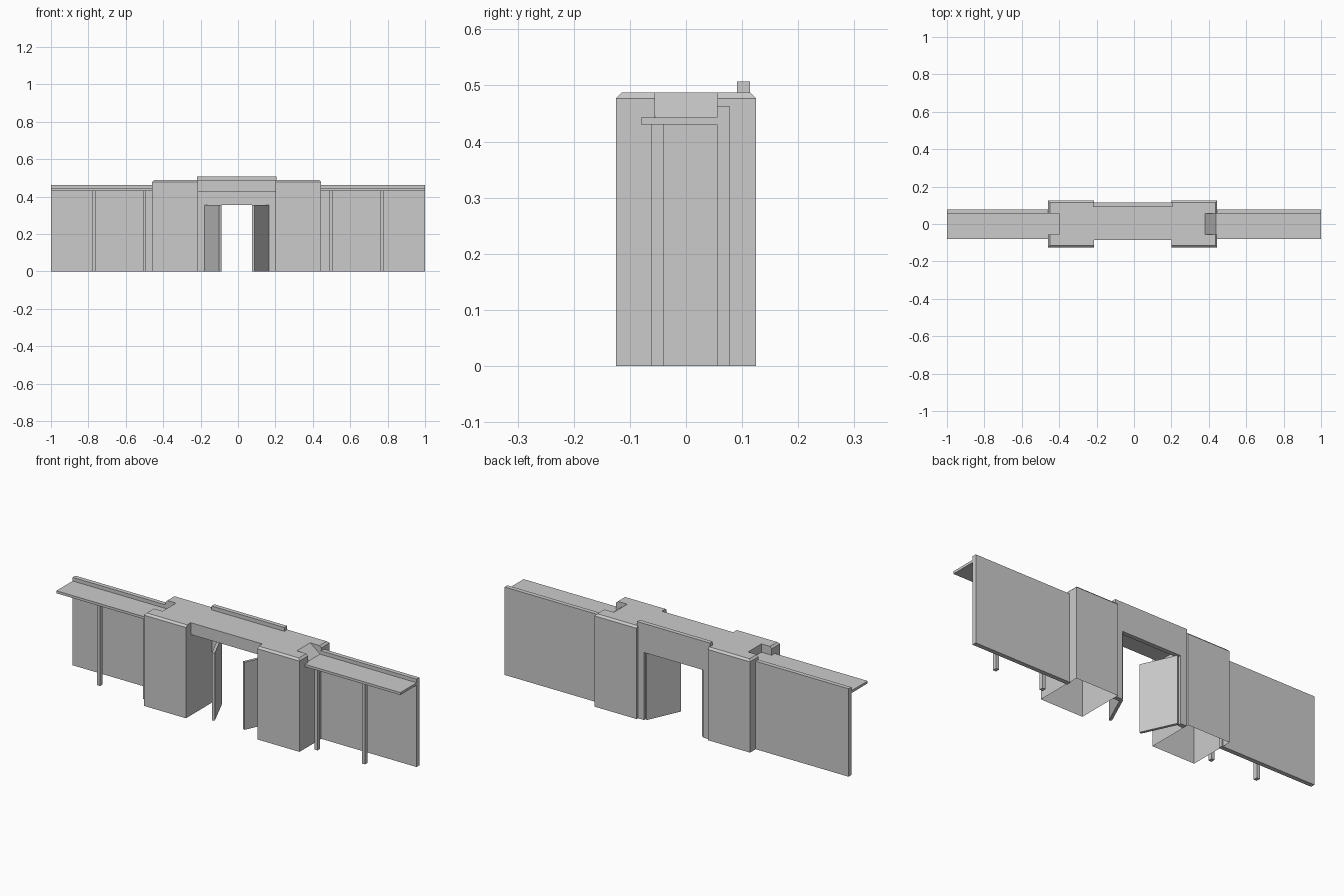
import bpy
import bmesh
from mathutils import Vector

cube = bpy.data.objects.get("Cube")
if cube:
    bpy.data.objects.remove(cube, do_unlink=True)

grey = bpy.data.materials.new("stone_grey")
grey.use_nodes = True
colour = (0.6, 0.6, 0.6, 1)
grey.diffuse_color = colour
grey.node_tree.nodes["Principled BSDF"].inputs["Base Color"].default_value = colour


def link(name, bm):
    bmesh.ops.recalc_face_normals(bm, faces=bm.faces)
    mesh = bpy.data.meshes.new(name)
    bm.to_mesh(mesh)
    bm.free()
    mesh.materials.append(grey)
    obj = bpy.data.objects.new(name, mesh)
    bpy.context.scene.collection.objects.link(obj)
    return obj


def prism(name, outline, direction, bevel_rule=None):
    """Extrude a planar outline; optionally chamfer the edges picked by a rule."""
    bm = bmesh.new()
    face = bm.faces.new([bm.verts.new(p) for p in outline])
    ext = bmesh.ops.extrude_face_region(bm, geom=[face])
    moved = [v for v in ext["geom"] if isinstance(v, bmesh.types.BMVert)]
    bmesh.ops.translate(bm, verts=moved, vec=Vector(direction))
    if bevel_rule:
        edges = [e for e in bm.edges if bevel_rule(e)]
        bmesh.ops.bevel(bm, geom=edges, offset=0.01, segments=1, affect='EDGES')
    return link(name, bm)


def box(name, x, y, z, rule=None):
    outline = [(x[0], y[0], z[0]), (x[1], y[0], z[0]),
               (x[1], y[1], z[0]), (x[0], y[1], z[0])]
    return prism(name, outline, (0, 0, z[1] - z[0]), rule)


TOP = 0.487      # tower and gate roof height
EAVE = 0.43      # underside of the wing roofs


def tower(name, inner, outer, notch_top, notch_foot):
    # Block with chamfered top edges, except on the side towards the gate
    def on_rim(e):
        mid = (e.verts[0].co + e.verts[1].co) / 2
        return all(v.co.z > TOP - 0.001 for v in e.verts) and abs(mid.x - inner) > 0.001

    obj = box(name, sorted((inner, outer)), (-0.125, 0.125), (0, TOP), on_rim)
    # Notch in the outer side of the top
    far = outer * 1.2
    outline = [(notch_foot, -0.055, EAVE + 0.008), (far, -0.055, EAVE + 0.008),
               (far, -0.055, 0.6), (notch_top, -0.055, 0.6),
               (notch_top, -0.055, TOP)]
    cutter = prism(name + "_cutter", outline, (0, 0.111, 0))
    cutter.hide_render = True
    mod = obj.modifiers.new("notch", 'BOOLEAN')
    mod.operation = 'DIFFERENCE'
    mod.solver = 'EXACT'
    mod.object = cutter
    graph = bpy.context.evaluated_depsgraph_get()
    cut = bpy.data.meshes.new_from_object(obj.evaluated_get(graph))
    obj.modifiers.clear()
    obj.data = cut
    bpy.data.objects.remove(cutter, do_unlink=True)
    # Open underside
    bm = bmesh.new()
    bm.from_mesh(cut)
    base = [f for f in bm.faces if f.normal.z < -0.9 and f.calc_center_median().z < 0.01]
    bmesh.ops.delete(bm, geom=base, context='FACES')
    bm.to_mesh(cut)
    bm.free()


tower("right_tower", -0.215, -0.46, -0.40, -0.40)
tower("left_tower", 0.2, 0.445, 0.38, 0.445)

# Wings: back wall, roof slab and posts
for side, s, edge, slab, posts in (("right", -1, 0.455, 0.40, (0.50, 0.768)),
                                   ("left", 1, 0.44, 0.40, (0.497, 0.772))):
    box(side + "_wing_wall", sorted((s * edge, s)), (0.055, 0.078), (0, 0.462))
    box(side + "_wing_roof", sorted((s * slab, s)), (-0.08, 0.055), (EAVE, 0.443))
    for i, p in enumerate(posts):
        c = s * p
        box(f"{side}_post_{i + 1}", (c - 0.009, c + 0.009), (-0.062, -0.04), (0, EAVE))

# Gate: roof, back lintel with raised parapet, jambs
box("gate_roof", (-0.215, 0.2), (-0.085, 0.095), (0.425, TOP))
box("gate_lintel", (-0.218, 0.206), (0.091, 0.114), (0.355, 0.507))
box("right_jamb", (-0.215, -0.18), (0.091, 0.114), (0, 0.355))
box("left_jamb", (0.165, 0.2), (0.091, 0.114), (0, 0.355))

# Door leaves, swung open towards the front
for side, s, hinge in (("right", -1, 0.18), ("left", 1, 0.167)):
    a = Vector((s * hinge, 0.1, 0))
    along = Vector((-s * 0.079, -0.172, 0))
    thick = Vector((-s * 0.013, 0.006, 0))
    prism(side + "_door", [a, a + along, a + along + thick, a + thick], (0, 0, 0.355))
